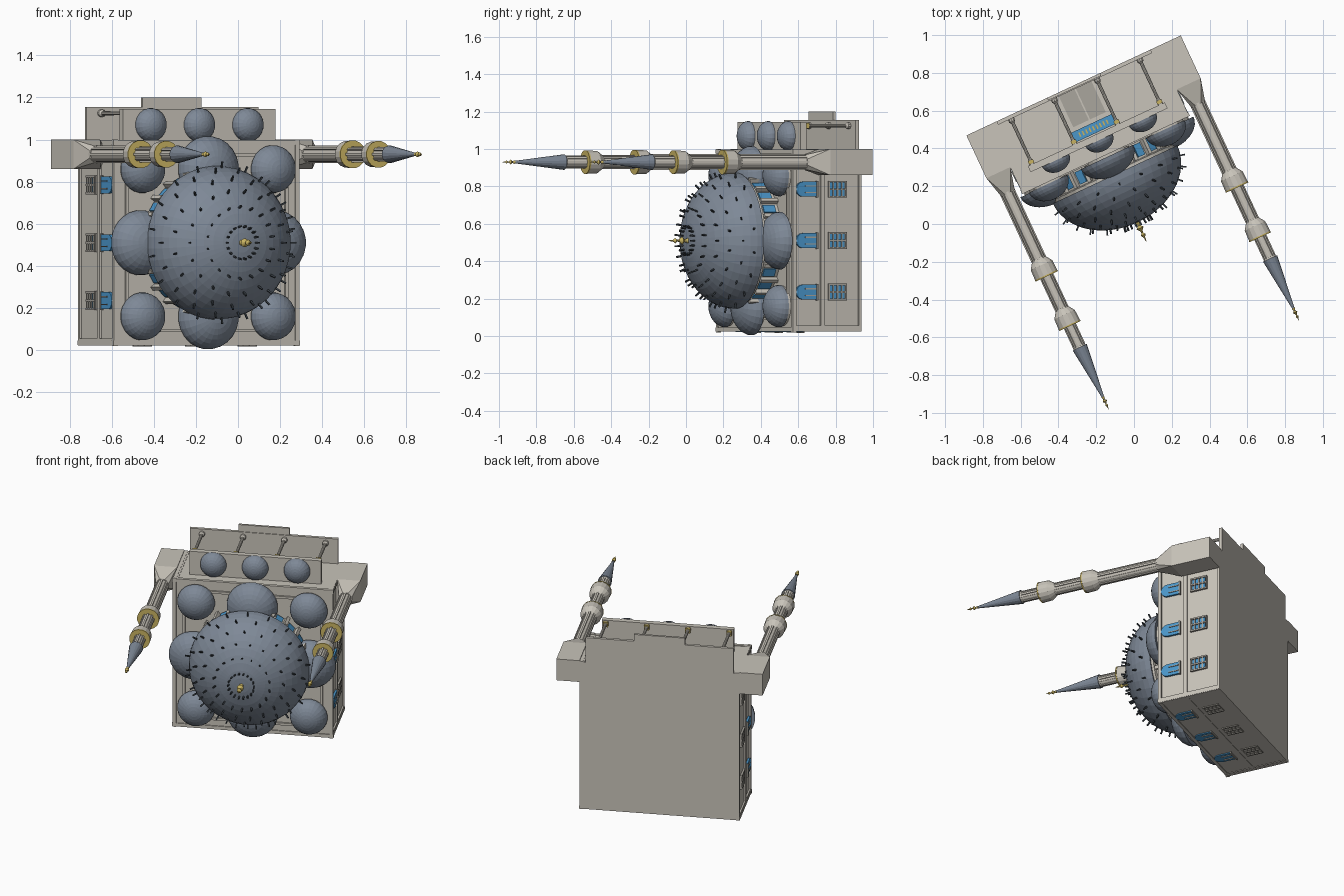
import bpy, bmesh, math
from mathutils import Matrix, Vector

if "Cube" in bpy.data.objects:
    bpy.data.objects.remove(bpy.data.objects["Cube"])


def material(name, rgb):
    m = bpy.data.materials.new(name)
    m.use_nodes = True
    m.diffuse_color = (*rgb, 1)
    m.node_tree.nodes["Principled BSDF"].inputs["Base Color"].default_value = (*rgb, 1)
    return m


STONE = material("pale stone", (0.58, 0.55, 0.49))
TRIM = material("grey stone trim", (0.40, 0.38, 0.34))
LEAD = material("blue grey lead", (0.21, 0.25, 0.31))
DARK = material("dark iron", (0.04, 0.05, 0.06))
BLUE = material("window blue", (0.07, 0.31, 0.60))
GOLD = material("gold", (0.58, 0.45, 0.12))

# The building lies on its back: local z (its height) points to the front, turned sideways
T = math.radians(25)
side = Vector((math.cos(T), math.sin(T), 0))
up = Vector((math.sin(T), -math.cos(T), 0))
origin = side * 0.02 - up * 0.80 + Vector((0, 0, 0.51))
PLACE = Matrix((side, Vector((0, 0, 1)), up)).transposed().to_4x4()
PLACE.translation = origin


def part(name, mat, build):
    bm = bmesh.new()
    build(bm)
    bmesh.ops.remove_doubles(bm, verts=bm.verts, dist=1e-5)
    bmesh.ops.recalc_face_normals(bm, faces=bm.faces)
    bm.transform(PLACE)
    me = bpy.data.meshes.new(name)
    bm.to_mesh(me)
    bm.free()
    me.materials.append(mat)
    ob = bpy.data.objects.new(name, me)
    bpy.context.collection.objects.link(ob)


def box(bm, x0, x1, y0, y1, z0, z1, mat=Matrix()):
    size = Matrix.Diagonal((x1 - x0, y1 - y0, z1 - z0, 1))
    mid = Matrix.Translation(((x0 + x1) / 2, (y0 + y1) / 2, (z0 + z1) / 2))
    bmesh.ops.create_cube(bm, size=1, matrix=mat @ mid @ size)


def lathe(bm, profile, x=0, y=0, n=24):
    rings = []
    for r, z in profile:
        rings.append([bm.verts.new((x + r * math.cos(math.tau * (i + .5) / n),
                                    y + r * math.sin(math.tau * (i + .5) / n), z)) for i in range(n)])
    for a, b in zip(rings, rings[1:]):
        for i in range(n):
            j = (i + 1) % n
            bm.faces.new((a[i], a[j], b[j], b[i]))


def prism(bm, pts, x0, x1, mat):
    lo = [bm.verts.new(mat @ Vector((x0, *p))) for p in pts]
    hi = [bm.verts.new(mat @ Vector((x1, *p))) for p in pts]
    bm.faces.new(lo)
    bm.faces.new(hi)
    for i in range(len(pts)):
        j = (i + 1) % len(pts)
        bm.faces.new((lo[i], lo[j], hi[j], hi[i]))


def dome(bm, x, y, z, r, h, n=24, steps=8):
    arc = [(r * math.cos(math.pi / 2 * k / steps), z + h * math.sin(math.pi / 2 * k / steps))
           for k in range(steps + 1)]
    lathe(bm, [(0, z)] + arc, x, y, n)


def turn(a):
    return Matrix.Rotation(a, 4, 'Z')


SIDES = [turn(0), turn(math.pi), turn(-math.pi / 2)]
ALL = SIDES + [turn(math.pi / 2)]
ROWS = (-0.275, 0, 0.275)

# Main hall
part("hall_walls", STONE, lambda bm: box(bm, -.475, .475, -.482, .482, 0, .40))


def wall_trim(bm):
    for m in ALL:
        box(bm, .465, .487, -.49, .49, .385, .406, m)
        box(bm, .465, .485, .455, .487, 0, .39, m)
        box(bm, .465, .485, -.487, -.455, 0, .39, m)
        box(bm, .41, .425, -.42, .42, .40, .412, m)
    for m in SIDES:
        box(bm, .47, .485, -.46, .46, .215, .24, m)
        box(bm, .47, .485, -.46, .46, 0, .015, m)


part("hall_cornices_and_pilasters", STONE, wall_trim)

ARCH = [(-.04, .265), (.04, .265)] + [(.04 * math.cos(math.pi * k / 8), .345 + .04 * math.sin(math.pi * k / 8))
                                     for k in range(9)]


def panes(bm):
    for m in SIDES:
        for y in ROWS:
            prism(bm, [(y + p, q) for p, q in ARCH], .47, .488, m)
            box(bm, .47, .479, y - .036, y + .036, .098, .182, m)


def grilles(bm):
    for m in SIDES:
        for y in ROWS:
            for d in (-.04, 0, .04):
                box(bm, .47, .487, y + d - .005, y + d + .005, .09, .19, m)
            for z in (.09, .115, .14, .165, .19):
                box(bm, .47, .485, y - .045, y + .045, z - .004, z + .004, m)
            box(bm, .47, .493, y - .044, y + .044, .258, .266, m)
            for d in (-.018, .018):
                box(bm, .48, .492, y + d - .003, y + d + .003, .27, .335, m)


part("wall_window_panes", BLUE, panes)
part("wall_window_grilles", TRIM, grilles)

# Central drum, its windows and the great dome
part("drum", STONE, lambda bm: lathe(bm, [(0, .39), (.335, .39), (.335, .50), (.355, .505), (.355, .52), (0, .52)], n=32))


def drum_panes(bm):
    for i in range(24):
        box(bm, .32, .343, -.022, .022, .42, .49, turn(math.tau * i / 24))


def buttresses(bm):
    for i in range(24):
        box(bm, .32, .36, -.01, .01, .40, .50, turn(math.tau * (i + .5) / 24))


part("drum_window_panes", BLUE, drum_panes)
part("drum_buttresses", STONE, buttresses)
part("great_dome", LEAD, lambda bm: dome(bm, 0, 0, .52, .365, .28, 40, 12))


def spikes(bm):
    for k, deg in enumerate((12, 27, 41, 54, 67, 79)):
        t = math.radians(deg)
        p = Vector((.365 * math.sin(t), 0, .52 + .28 * math.cos(t)))
        normal = Vector((math.sin(t) / .365, 0, math.cos(t) / .28)).normalized()
        tilt = normal.to_track_quat('Z', 'Y').to_matrix().to_4x4()
        for i in range(18):
            m = turn(math.tau * (i + .5 * (k % 2)) / 18) @ Matrix.Translation(p) @ tilt
            box(bm, -.004, .004, -.004, .004, -.01, .028, m)


part("great_dome_spikes", DARK, spikes)


def finial(bm, x, y, z, s):
    shape = [(0, 0), (.25, 0), (.12, .2), (.35, .32), (.12, .45), (.08, .55), (.24, .65), (.08, .76), (.05, .9), (0, 1)]
    lathe(bm, [(r * s * .5, z + h * s) for r, h in shape], x, y, 10)


part("great_dome_finial", GOLD, lambda bm: finial(bm, 0, 0, .795, .12))

# Smaller domes around the centre
G = .352


def small_domes(bm):
    for i in (-1, 0, 1):
        for j in (-1, 0, 1):
            if i and j:
                dome(bm, i * .342, j * .35, .415, .114, .088)
            elif i or j:
                dome(bm, i * G, j * G, .418, .155, .108)


def small_drums(bm):
    for i in (-1, 0, 1):
        for j in (-1, 0, 1):
            if i and j:
                lathe(bm, [(.108, .39), (.108, .416)], i * .342, j * .35)
            elif i or j:
                lathe(bm, [(.128, .39), (.128, .42)], i * G, j * G)


part("corner_and_side_domes", LEAD, small_domes)
part("small_dome_drums", STONE, small_drums)

# Entrance porch: floor, step, columns, roof and three domes
COLS = (-.375, -.125, .125, .375)


def porch(bm):
    box(bm, -.45, .45, .47, .645, 0, .02)
    box(bm, -.155, .155, .64, .69, 0, .015)
    box(bm, -.40, .40, .47, .635, .285, .32)
    for x in COLS:
        lathe(bm, [(.018, .02), (.018, .035), (.01, .045), (.009, .25), (.016, .285)], x, .615, 10)


def porch_doors(bm):
    box(bm, -.095, -.004, .47, .489, .02, .20)
    box(bm, .004, .095, .47, .489, .02, .20)


def capitals(bm):
    for x in COLS:
        box(bm, x - .015, x + .015, .60, .63, .262, .28)


def sign_studs(bm):
    for k in range(9):
        box(bm, -.084 + k * .02, -.076 + k * .02, .49, .503, .238, .262)


part("porch", STONE, porch)
part("porch_doors", TRIM, porch_doors)
part("porch_capitals", GOLD, capitals)
part("entrance_panel", BLUE, lambda bm: box(bm, -.12, .12, .47, .498, .222, .278))
part("entrance_panel_studs", GOLD, sign_studs)
part("porch_domes", LEAD, lambda bm: [dome(bm, x, .56, .32, .08, .062, 20, 7) for x in (-.254, 0, .254)])

# Two minarets
MX, MY = .556, .42
for name, sx in (("left", 1), ("right", -1)):
    x = sx * MX

    def base(bm):
        box(bm, x - .07, x + .07, MY - .07, MY + .07, 0, .25)
        ends = [bm.verts.new((x + i * .07, MY + j * .07, .25)) for i in (-1, 1) for j in (-1, 1)]
        for k in range(8):
            a = math.tau * (k + .5) / 8
            ends.append(bm.verts.new((x + .043 * math.cos(a), MY + .043 * math.sin(a), .37)))
        bmesh.ops.convex_hull(bm, input=ends)

    def shaft(bm):
        lathe(bm, [(.036, .36), (.036, .75), (.064, .79), (.066, .85), (.033, .85), (.033, 1.04),
                   (.061, 1.08), (.063, 1.14), (.030, 1.14), (.030, 1.26), (.040, 1.275), (0, 1.275)], x, MY, 16)

    def ribs(bm):
        for k in range(8):
            m = Matrix.Translation((x, MY, 0)) @ turn(math.tau * k / 8)
            for r, z0, z1 in ((.042, .36, .76), (.038, .85, 1.05), (.035, 1.14, 1.265)):
                box(bm, r - .012, r, -.006, .006, z0, z1, m)

    def balconies(bm):
        for r, z in ((.067, .85), (.064, 1.14)):
            lathe(bm, [(.03, z - .002), (r, z - .002), (r, z + .006), (.03, z + .006)], x, MY, 16)

    part(name + "_minaret_base", STONE, base)
    part(name + "_minaret_shaft", STONE, shaft)
    part(name + "_minaret_ribs", STONE, ribs)
    part(name + "_minaret_balcony_floors", GOLD, balconies)
    part(name + "_minaret_spire", LEAD, lambda bm: lathe(bm, [(0, 1.27), (.042, 1.27), (.005, 1.575), (0, 1.575)], x, MY, 16))
    part(name + "_minaret_finial", GOLD, lambda bm: finial(bm, x, MY, 1.56, .075))
